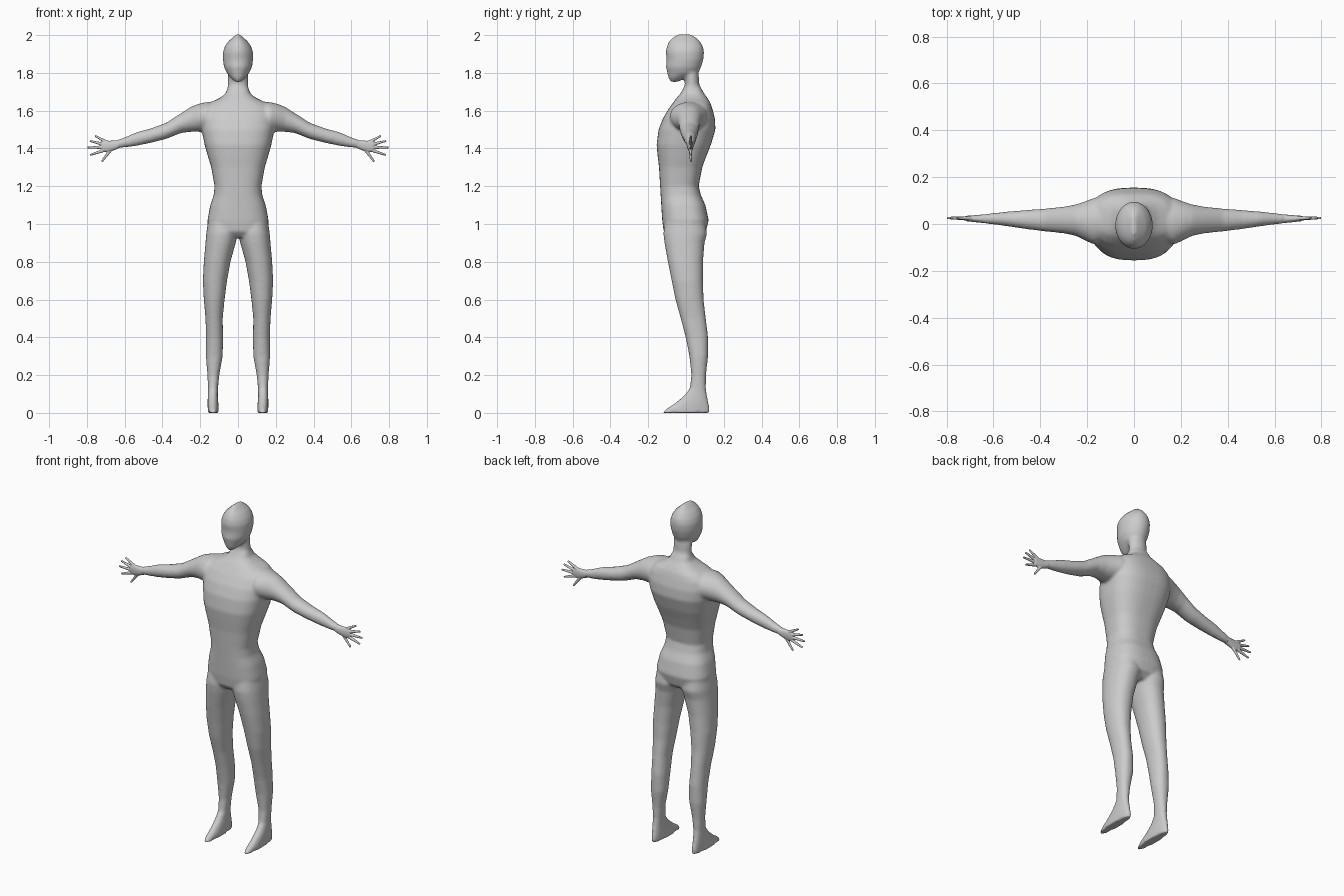
import bpy, bmesh, math
from mathutils import Vector


def spow(v, e):
    return math.copysign(abs(v) ** e, v)


def loft(bm, sections, axis, n=2.0, sign=1, seg=40):
    """Skin superellipse rings. Section = (t, a0, a1, b0, b1) along z or x."""
    rings = []
    for t, a0, a1, b0, b1 in sections:
        ring = []
        for i in range(seg):
            w = 2 * math.pi * i / seg
            a = (a0 + a1) / 2 + (a1 - a0) / 2 * spow(math.cos(w), 2 / n)
            b = (b0 + b1) / 2 + (b1 - b0) / 2 * spow(math.sin(w), 2 / n)
            p = (a, b, t) if axis == 'z' else (t, a, b)
            ring.append(bm.verts.new((p[0] * sign, p[1], p[2])))
        rings.append(ring)
    for r, s in zip(rings, rings[1:]):
        for i in range(seg):
            j = (i + 1) % seg
            bm.faces.new((r[i], r[j], s[j], s[i]))
    bm.faces.new(rings[0])
    bm.faces.new(rings[-1])


def limb(bm, p, q, r0, r1):
    """Tapered finger from p to q with a rounded tip."""
    p, q = Vector(p), Vector(q)
    d = q - p
    rot = d.to_track_quat('Z', 'Y').to_matrix().to_4x4()
    rot.translation = (p + q) / 2
    bmesh.ops.create_cone(bm, cap_ends=True, segments=16, radius1=r0,
                          radius2=r1, depth=d.length, matrix=rot)


def finish(name, bm, voxel, smooth):
    bmesh.ops.recalc_face_normals(bm, faces=bm.faces)
    me = bpy.data.meshes.new(name)
    bm.to_mesh(me)
    bm.free()
    ob = bpy.data.objects.new(name, me)
    bpy.context.collection.objects.link(ob)
    r = ob.modifiers.new("fuse", 'REMESH')
    r.mode = 'VOXEL'
    r.voxel_size = voxel
    r.use_smooth_shade = True
    s = ob.modifiers.new("soften", 'SMOOTH')
    s.factor = 0.5
    s.iterations = smooth
    return ob


body = bmesh.new()

# torso and neck: (z, half width, front y, back y)
torso = [(.93, .09, -.09, .07), (.96, .155, -.118, .105), (1.02, .162, -.126, .12),
         (1.10, .147, -.131, .103), (1.15, .129, -.134, .08), (1.20, .124, -.137, .067),
         (1.30, .142, -.143, .086), (1.36, .16, -.15, .108), (1.42, .177, -.156, .132),
         (1.50, .193, -.145, .156), (1.56, .198, -.122, .153), (1.61, .188, -.092, .14),
         (1.64, .155, -.07, .13), (1.665, .10, -.052, .115), (1.69, .066, -.03, .096),
         (1.72, .055, -.012, .08)]
loft(body, [(z, -h, h, f, b) for z, h, f, b in torso], 'z', 2.6)

# neck and head
neck = [(1.66, .068, -.03, .10), (1.70, .057, -.02, .088), (1.74, .053, -.006, .07),
        (1.78, .054, -.01, .068), (1.84, .05, -.02, .06)]
loft(body, [(z, -h, h, f, b) for z, h, f, b in neck], 'z')
head = [(1.752, .014, -.082, -.045), (1.775, .04, -.094, .01), (1.80, .06, -.099, .066),
        (1.83, .074, -.106, .08), (1.87, .08, -.102, .092), (1.91, .08, -.107, .096),
        (1.94, .07, -.102, .09), (1.965, .053, -.09, .075), (1.985, .031, -.073, .056),
        (2.004, .008, -.045, .028)]
loft(body, [(z, -h, h, f, b) for z, h, f, b in head], 'z')

# legs with feet: (z, inner x, outer x, front y, back y)
leg = [(1.02, .0, .158, -.11, .10), (.95, .0, .168, -.12, .112), (.90, .012, .172, -.114, .098),
       (.80, .04, .181, -.096, .09), (.70, .058, .186, -.076, .09), (.60, .071, .181, -.056, .093),
       (.50, .081, .172, -.028, .105), (.40, .079, .169, -.002, .117), (.30, .081, .17, .018, .117),
       (.20, .099, .162, .028, .106), (.13, .106, .159, .02, .105), (.09, .107, .16, -.012, .112),
       (.05, .104, .161, -.06, .12), (.02, .103, .16, -.108, .126), (0, .104, .159, -.128, .128)]
# arms: (x, front y, back y, bottom z, top z)
arm = [(.10, -.06, .11, 1.50, 1.65), (.17, -.088, .112, 1.49, 1.645), (.21, -.07, .096, 1.488, 1.636),
       (.25, -.05, .083, 1.488, 1.62), (.30, -.04, .074, 1.482, 1.588), (.38, -.032, .066, 1.45, 1.536),
       (.46, -.022, .06, 1.43, 1.507), (.54, -.01, .053, 1.413, 1.485), (.60, -.002, .047, 1.405, 1.459),
       (.65, .003, .041, 1.4, 1.441)]
for side in (1, -1):
    loft(body, leg, 'z', 2.2, side)
    loft(body, arm, 'x', 2.0, side)
finish("body", body, .0075, 9)

# hands: palm, four fingers and thumb, mirrored
hand = bmesh.new()
loft(hand, [(.63, .003, .042, 1.401, 1.443), (.66, .006, .039, 1.389, 1.441),
            (.69, .009, .037, 1.381, 1.441), (.715, .012, .035, 1.383, 1.438),
            (.722, .016, .032, 1.388, 1.434)], 'x', 2.2)
for base, tip in [((.695, 1.433), (.757, 1.467)), ((.71, 1.421), (.785, 1.44)),
                  ((.71, 1.406), (.798, 1.405)), ((.705, 1.392), (.783, 1.365)),
                  ((.67, 1.398), (.721, 1.33))]:
    limb(hand, (base[0], .024, base[1]), (tip[0], .026, tip[1]), .0095, .005)
hands = finish("hands", hand, .0025, 4)
hands.modifiers.new("mirror", 'MIRROR')
